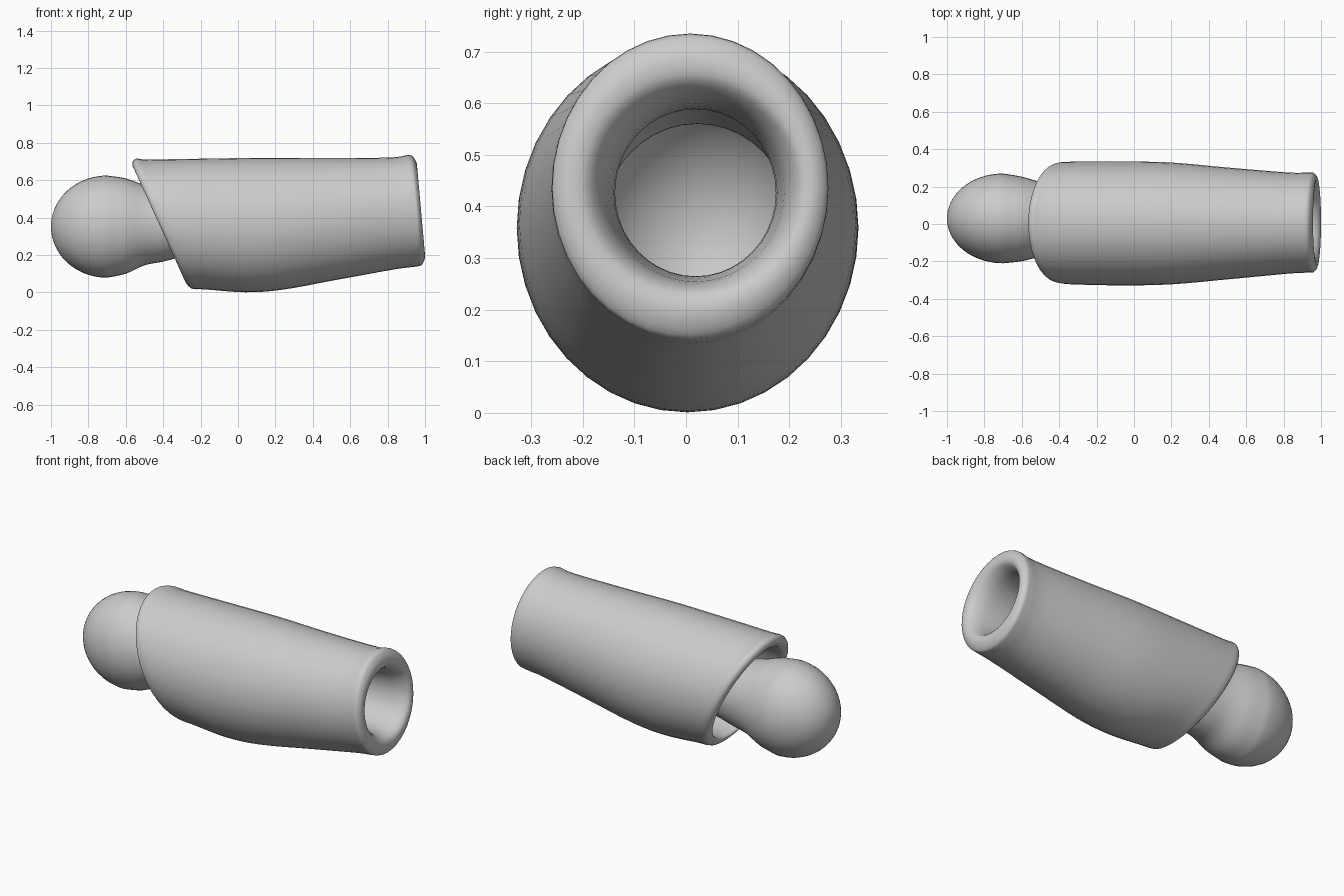
import bpy, bmesh
from math import cos, sin, pi, radians

cube = bpy.data.objects.get("Cube")
if cube:
    bpy.data.objects.remove(cube)

SIDES = 40
STEPS = 4

grey = bpy.data.materials.new("plain_grey")
grey.use_nodes = True
colour = (0.6, 0.6, 0.6, 1)
grey.diffuse_color = colour
grey.node_tree.nodes["Principled BSDF"].inputs["Base Color"].default_value = colour


def spline(keys, closed):
    """Pass a smooth curve through the ring settings."""
    n = len(keys)
    pick = (lambda i: keys[i % n]) if closed else (lambda i: keys[max(0, min(n - 1, i))])
    rings = []
    for i in range(n if closed else n - 1):
        for s in range(STEPS):
            t = s / STEPS
            rings.append([b + t * (c - a) / 2 + t * t * (a - 2.5 * b + 2 * c - d / 2)
                          + t ** 3 * (1.5 * (b - c) + (d - a) / 2)
                          for a, b, c, d in zip(pick(i - 1), pick(i), pick(i + 1), pick(i + 2))])
    return rings if closed else rings + [keys[-1]]


def loft(name, rings, closed):
    """Skin tilted oval rings: top x, top z, bottom x, bottom z, half width, centre y."""
    bm = bmesh.new()
    loops = []
    for xt, zt, xb, zb, w, y in rings:
        loop = []
        for k in range(SIDES):
            a = 2 * pi * k / SIDES
            c = cos(a) / 2
            loop.append(bm.verts.new(((xt + xb) / 2 + c * (xt - xb), y + w * sin(a),
                                      (zt + zb) / 2 + c * (zt - zb))))
        loops.append(loop)
    pairs = list(zip(loops, loops[1:]))
    if closed:
        pairs.append((loops[-1], loops[0]))
    for p, q in pairs:
        for k in range(SIDES):
            j = (k + 1) % SIDES
            bm.faces.new((p[k], p[j], q[j], q[k]))
    if not closed:
        bm.faces.new(loops[0])
    bmesh.ops.recalc_face_normals(bm, faces=bm.faces)
    mesh = bpy.data.meshes.new(name)
    bm.to_mesh(mesh)
    bm.free()
    mesh.materials.append(grey)
    obj = bpy.data.objects.new(name, mesh)
    bpy.context.collection.objects.link(obj)
    bpy.ops.object.select_all(action='DESELECT')
    obj.select_set(True)
    bpy.context.view_layer.objects.active = obj
    bpy.ops.object.shade_smooth_by_angle(angle=radians(60))


# Hollow sleeve: slanted rim, outer wall, rounded lip, then back along the bore
sleeve = [
    (-.55, .66, -.28, .06, .285, 0),
    (-.565, .69, -.26, .03, .31, .005),
    (-.545, .715, -.235, .018, .323, .007),
    (-.48, .711, -.17, .016, .328, .005),
    (-.2, .715, .04, .001, .331, .003),
    (.15, .72, .24, .015, .326, .003),
    (.5, .718, .52, .066, .298, .003),
    (.82, .722, .84, .124, .27, .005),
    (.91, .735, .95, .138, .268, .008),
    (.94, .72, .985, .15, .264, .008),
    (.957, .68, 1.0, .2, .232, .01),
    (.94, .635, .975, .24, .195, .015),
    (.85, .6, .88, .257, .168, .018),
    (.6, .59, .6, .26, .158, .018),
    (.3, .63, .3, .19, .21, .015),
    (-.1, .65, 0, .08, .265, .005),
    (-.48, .635, -.23, .075, .272, 0),
]
loft("sleeve", spline(sleeve, True), True)

# Hollow ball whose neck runs into the sleeve
ball = []
for k in range(18):
    a = (k + .15) / 18 * pi / 2
    x, r = -.7 - .3 * cos(a), sin(a)
    ball.append((x, .352 + .273 * r, x, .352 - .273 * r, .24 * r, .03))
neck = [
    (-.7, .625, -.7, .079, .24, .03),
    (-.6, .61, -.6, .1, .226, .027),
    (-.5, .575, -.5, .145, .2, .025),
    (-.4, .56, -.4, .165, .185, .022),
    (-.2, .57, -.2, .21, .178, .02),
    (.25, .59, .25, .25, .17, .018),
]
loft("ball_and_neck", ball + spline(neck, False), False)
